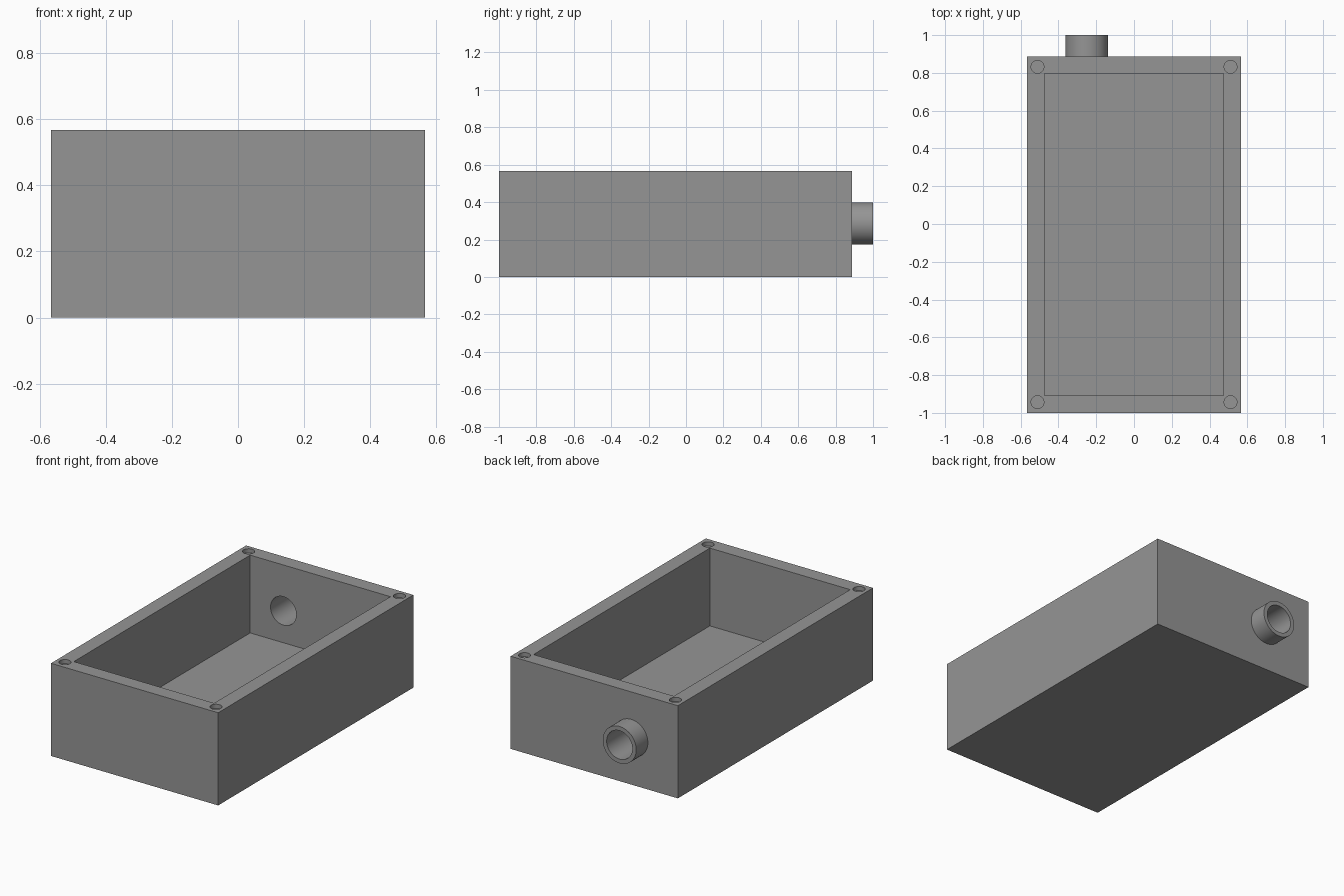
import bpy
import math

if "Cube" in bpy.data.objects:
    bpy.data.objects.remove(bpy.data.objects["Cube"])

grey = bpy.data.materials.new("plain grey")
grey.diffuse_color = (0.3, 0.3, 0.3, 1)
grey.use_nodes = True
grey.node_tree.nodes["Principled BSDF"].inputs["Base Color"].default_value = grey.diffuse_color


def block(name, x, y0, y1, z0, z1):
    """Box symmetric in x."""
    bpy.ops.mesh.primitive_cube_add(size=1, location=(0, (y0 + y1) / 2, (z0 + z1) / 2))
    ob = bpy.context.object
    ob.name = name
    ob.scale = (2 * x, y1 - y0, z1 - z0)
    bpy.ops.object.transform_apply(location=True, rotation=True, scale=True)
    return ob


def cylinder(name, radius, depth, location, along_y=False, sides=64):
    bpy.ops.mesh.primitive_cylinder_add(
        vertices=sides, radius=radius, depth=depth, location=location,
        rotation=(math.pi / 2 if along_y else 0, 0, 0))
    ob = bpy.context.object
    ob.name = name
    bpy.ops.object.transform_apply(location=True, rotation=True, scale=True)
    return ob


def combine(target, other, operation):
    """Apply a boolean and discard the helper."""
    mod = target.modifiers.new("cut", 'BOOLEAN')
    mod.operation = operation
    mod.solver = 'EXACT'
    mod.object = other
    bpy.context.view_layer.objects.active = target
    bpy.ops.object.modifier_apply(modifier=mod.name)
    bpy.data.objects.remove(other, do_unlink=True)


# Outer shell of the open box
box = block("open_box", 0.566, -1.0, 0.887, 0.0, 0.567)

# Short pipe on the back wall, rooted inside the wall
pipe_x, pipe_z = -0.25, 0.286
combine(box, cylinder("pipe", 0.113, 0.16, (pipe_x, 0.92, pipe_z), True), 'UNION')

# Inner cavity with a floor as thick as the walls
combine(box, block("cavity", 0.475, -0.909, 0.796, 0.091, 0.8), 'DIFFERENCE')

# Bore through the pipe and the back wall
combine(box, cylinder("bore", 0.087, 0.5, (pipe_x, 0.9, pipe_z), True), 'DIFFERENCE')

# Shallow screw holes at the rim corners
for x in (-0.511, 0.511):
    for y in (-0.943, 0.832):
        combine(box, cylinder("screw_hole", 0.034, 0.05, (x, y, 0.567), sides=32), 'DIFFERENCE')

box.data.materials.clear()
box.data.materials.append(grey)
for poly in box.data.polygons:
    poly.material_index = 0

# Smooth round walls, crisp edges
bpy.ops.object.select_all(action='DESELECT')
box.select_set(True)
bpy.context.view_layer.objects.active = box
bpy.ops.object.shade_smooth_by_angle(angle=math.radians(30))
